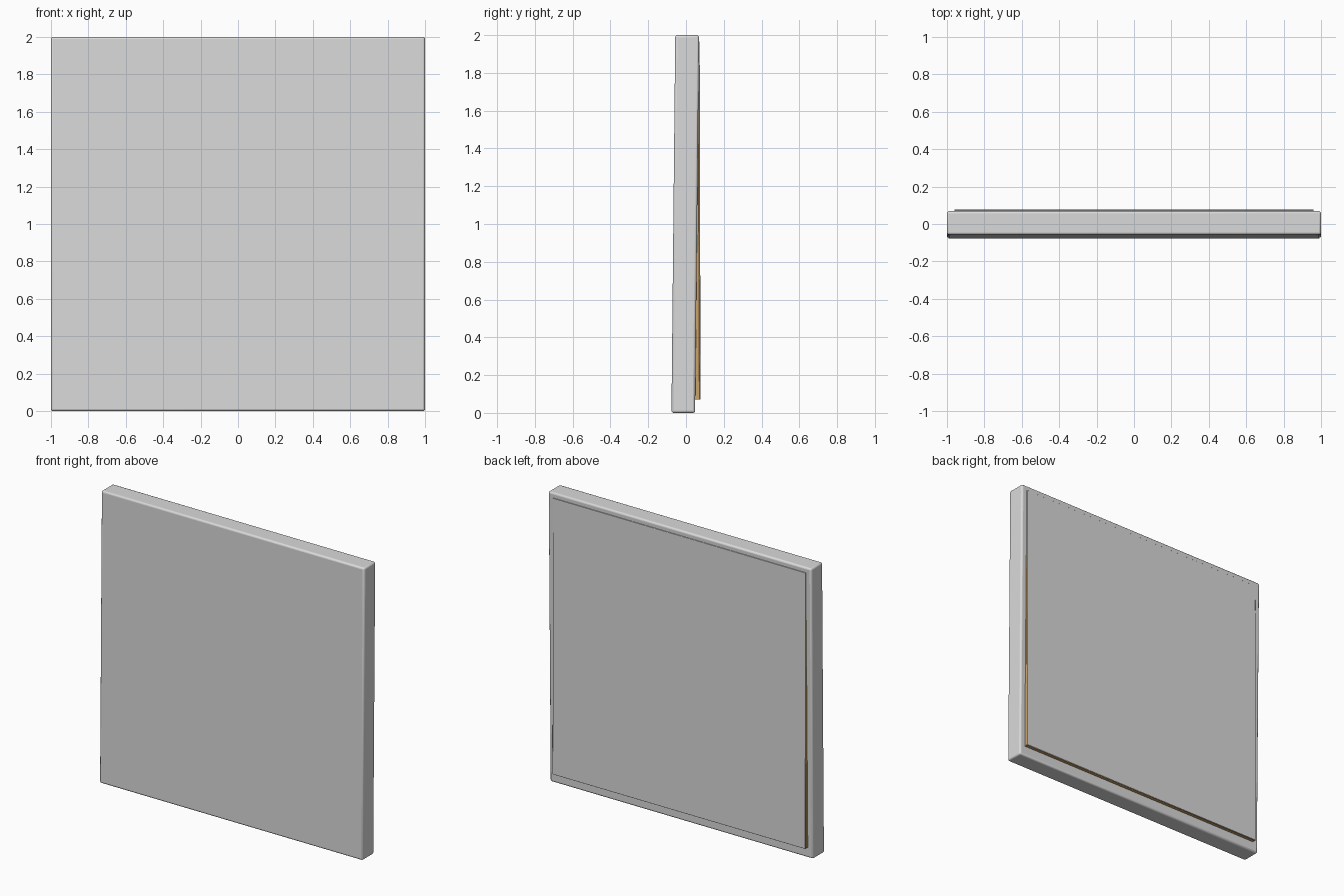
import bpy, bmesh

if "Cube" in bpy.data.objects:
    bpy.data.objects.remove(bpy.data.objects["Cube"])


def material(name, rgb):
    m = bpy.data.materials.new(name)
    m.diffuse_color = (*rgb, 1.0)
    m.use_nodes = True
    m.node_tree.nodes["Principled BSDF"].inputs["Base Color"].default_value = m.diffuse_color
    return m


grey = material("light_grey", (0.70, 0.70, 0.70))
wood = material("warm_wood", (0.60, 0.36, 0.14))


def leaning_slab(name, half_w, z0, z1, bottom, top, mat, bevel, segments):
    """Slab whose (front, back) y range changes from its bottom to its top."""
    bm = bmesh.new()
    bmesh.ops.create_cube(bm, size=2)
    for v in bm.verts:
        side = top if v.co.z > 0 else bottom
        v.co = (half_w * v.co.x, side[1 if v.co.y > 0 else 0],
                z1 if v.co.z > 0 else z0)
    me = bpy.data.meshes.new(name)
    bm.to_mesh(me)
    bm.free()
    ob = bpy.data.objects.new(name, me)
    bpy.context.collection.objects.link(ob)
    me.materials.append(mat)
    mod = ob.modifiers.new("soft_edges", 'BEVEL')
    mod.width = bevel
    mod.segments = segments
    bpy.context.view_layer.objects.active = ob
    ob.select_set(True)
    bpy.ops.object.shade_smooth_by_angle()
    ob.select_set(False)
    return ob


# Main board, leaning slightly backwards
leaning_slab("board", 1.0, 0.0, 2.0, (-0.077, 0.048), (-0.057, 0.069), grey, 0.012, 3)
# Wooden backing, standing out more towards the bottom
leaning_slab("wood_backing", 0.96, 0.07, 1.965, (0.02, 0.0725), (0.02, 0.0655), wood, 0.002, 1)
# Thin grey sheet covering the backing
leaning_slab("back_sheet", 0.96, 0.07, 1.965, (0.0725, 0.077), (0.0655, 0.0725), grey, 0.001, 1)
